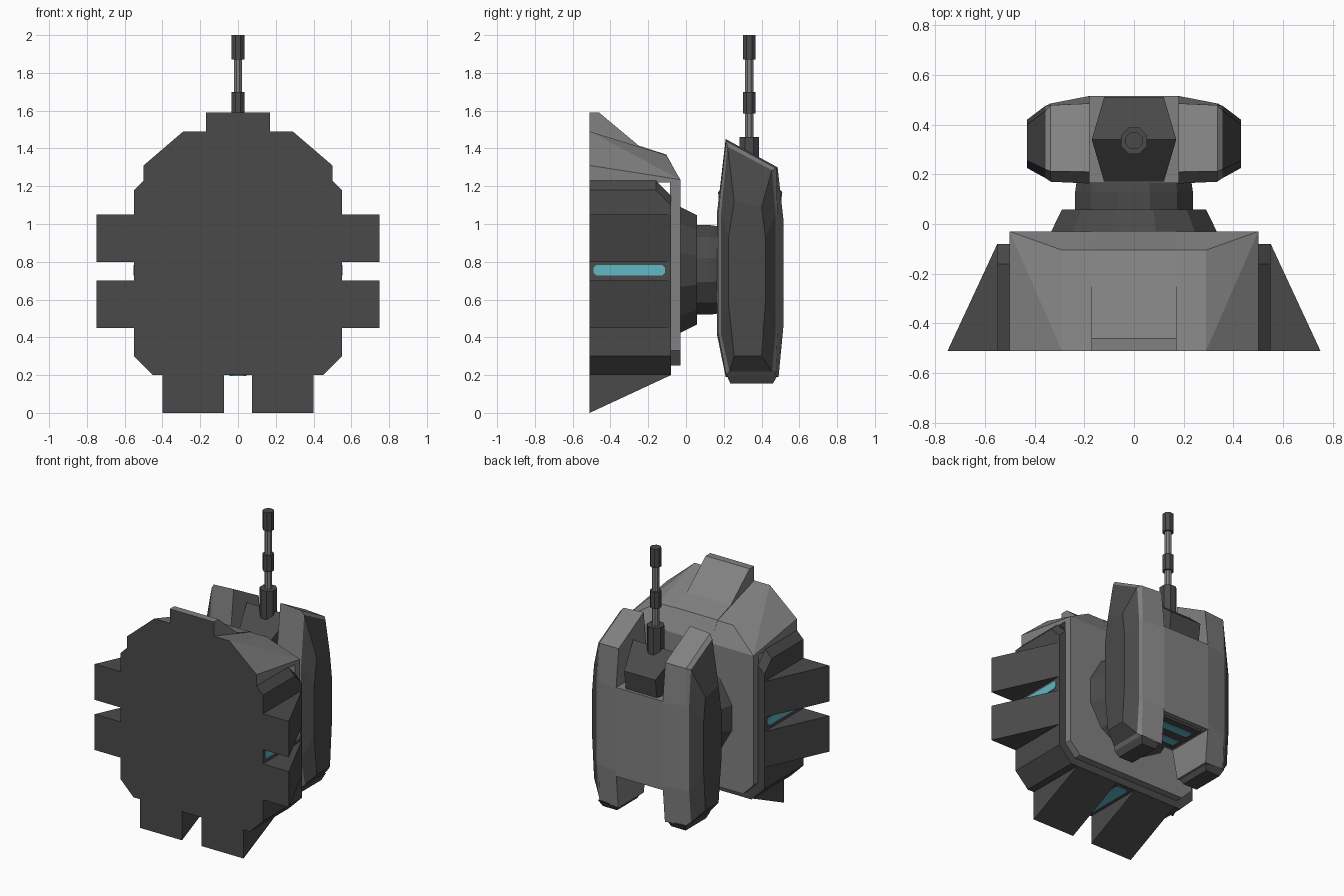
import bpy, bmesh, math
from mathutils import Matrix, Vector

if "Cube" in bpy.data.objects:
    bpy.data.objects.remove(bpy.data.objects["Cube"])


def material(name, r, g, b):
    m = bpy.data.materials.new(name)
    m.diffuse_color = (r, g, b, 1)
    m.use_nodes = True
    m.node_tree.nodes["Principled BSDF"].inputs["Base Color"].default_value = m.diffuse_color
    return m


DARK = material("dark grey", 0.068, 0.068, 0.068)
LIGHT = material("light grey", 0.22, 0.22, 0.22)
CYAN = material("cyan glow", 0.12, 0.48, 0.56)


def finish(name, bm, mats, rule=None, mirror=False):
    bmesh.ops.recalc_face_normals(bm, faces=bm.faces)
    bm.normal_update()
    if rule:
        for f in bm.faces:
            f.material_index = 1 if rule(f) else 0
    me = bpy.data.meshes.new(name)
    bm.to_mesh(me)
    bm.free()
    for m in mats:
        me.materials.append(m)
    ob = bpy.data.objects.new(name, me)
    bpy.context.collection.objects.link(ob)
    if mirror:
        mod = ob.modifiers.new("mirror", 'MIRROR')
        mod.use_mirror_merge = False
    return ob


def loft(name, rings, mats, **kw):
    """Skin a list of equal-length rings and cap both ends."""
    bm = bmesh.new()
    vs = [[bm.verts.new(p) for p in r] for r in rings]
    n = len(vs[0])
    for a, b in zip(vs, vs[1:]):
        for i in range(n):
            j = (i + 1) % n
            bm.faces.new((a[i], a[j], b[j], b[i]))
    bm.faces.new(vs[0])
    bm.faces.new(vs[-1])
    return finish(name, bm, mats, **kw)


def prism(name, prof, axis, lo, hi, mats, **kw):
    """Extrude a 2D profile along an axis (x: yz, y: xz, z: xy)."""
    put = {'x': lambda p, t: (t, p[0], p[1]),
           'y': lambda p, t: (p[0], t, p[1]),
           'z': lambda p, t: (p[0], p[1], t)}[axis]
    return loft(name, [[put(p, t) for p in prof] for t in (lo, hi)], mats, **kw)


def hull(name, pts, mats, **kw):
    bm = bmesh.new()
    for p in pts:
        bm.verts.new(p)
    bmesh.ops.convex_hull(bm, input=bm.verts)
    bmesh.ops.dissolve_limit(bm, angle_limit=0.02, verts=bm.verts, edges=bm.edges)
    return finish(name, bm, mats, **kw)


def turned(name, prof, axis, center, n, mat):
    """Round part from (radius, position) pairs along axis y or z."""
    rings = []
    for r, t in prof:
        ring = []
        for i in range(n):
            a = 2 * math.pi * (i + 0.5) / n
            u, v = r * math.cos(a), r * math.sin(a)
            ring.append((u, t, center + v) if axis == 'y' else (u, center + v, t))
        rings.append(ring)
    return loft(name, rings, [mat])


def sym(half):
    return half + [(-x, z) for x, z in reversed(half)]


def back_face(f):
    return f.normal.y < -0.95


# Base body with a chamfered inner top edge
bm_body = []
for y, top in ((-0.51, 1.23), (-0.16, 1.23), (-0.08, 1.15)):
    bm_body.append([(x, y, z) for x, z in
                    sym([(0.45, 0.20), (0.55, 0.30), (0.55, top - 0.05), (0.50, top)])])
loft("base_body", bm_body, [DARK])

# Light face plate
prism("face_plate", sym([(0.42, 0.25), (0.50, 0.33), (0.50, 1.23)]), 'y', -0.085, -0.03, [LIGHT])

# Sloped shell on top, with raised centre ridge
hull("top_shell", [(s * x, y, z) for s in (-1, 1) for x, y, z in
                   ((0.5, -0.51, 1.22), (0.5, -0.03, 1.22), (0.5, -0.51, 1.31),
                    (0.5, -0.03, 1.235), (0.29, -0.51, 1.49), (0.29, -0.105, 1.365))],
     [LIGHT, DARK], rule=back_face)
prism("top_ridge", [(-0.51, 1.23), (-0.51, 1.59), (-0.46, 1.59), (-0.25, 1.415),
                    (-0.105, 1.368), (-0.028, 1.23)], 'x', -0.17, 0.17,
      [LIGHT, DARK], rule=back_face)

# Tapered side fins and bottom feet
for name, z in (("lower_side_fin", 0.45), ("upper_side_fin", 0.80)):
    prism(name, [(0.54, -0.51), (0.75, -0.51), (0.55, -0.08), (0.54, -0.08)], 'z',
          z, z + 0.25, [DARK], mirror=True)
prism("foot", [(-0.51, 0.21), (-0.51, 0.0), (-0.08, 0.20), (-0.08, 0.21)], 'x',
      0.075, 0.40, [DARK], mirror=True)


def strip_profile(a0, a1, b, w, c=0.015):
    return [(a0, b - w + c), (a0 + c, b - w), (a1 - c, b - w), (a1, b - w + c),
            (a1, b + w - c), (a1 - c, b + w), (a0 + c, b + w), (a0, b + w - c)]


# Glowing strips between the fins and between the feet
prism("side_light", strip_profile(-0.49, -0.11, 0.755, 0.027), 'x', 0.546, 0.554,
      [CYAN], mirror=True)
prism("bottom_light", [(b, a) for a, b in strip_profile(-0.49, -0.11, 0, 0.045)], 'z',
      0.196, 0.204, [CYAN])

# Swivel neck
turned("neck_collar", [(0.35, -0.04), (0.30, 0.058)], 'y', 0.757, 12, DARK)
turned("neck", [(0.245, 0.05), (0.245, 0.13), (0.235, 0.20)], 'y', 0.757, 12, DARK)

# Head: two side pods with dark outer panels
pod = [
    (0.18, [(0.21, 1.45), (0.485, 1.30), (0.515, 1.03), (0.515, 0.45),
            (0.49, 0.19), (0.21, 0.19), (0.163, 0.42), (0.163, 1.05)]),
    (0.335, [(0.212, 1.44), (0.478, 1.295), (0.485, 1.04), (0.485, 0.45),
             (0.475, 0.20), (0.212, 0.20), (0.17, 0.42), (0.17, 1.05)]),
    (0.357, [(0.22, 1.41), (0.455, 1.285), (0.475, 1.05), (0.475, 0.44),
             (0.455, 0.22), (0.23, 0.22), (0.185, 0.42), (0.185, 1.05)]),
    (0.43, [(0.255, 1.12), (0.40, 1.09), (0.42, 0.93), (0.42, 0.58),
            (0.40, 0.30), (0.255, 0.30), (0.225, 0.58), (0.225, 0.93)]),
]
loft("head_pod", [[(x, y, z) for y, z in ring] for x, ring in pod], [LIGHT, DARK],
     rule=lambda f: f.calc_center_median().x > 0.36, mirror=True)
hull("pod_tip", [(x, y, z) for x0, x1, y0, y1, z in
                 ((0.19, 0.34, 0.215, 0.485, 0.20), (0.21, 0.32, 0.235, 0.46, 0.155))
                 for x in (x0, x1) for y in (y0, y1)], [DARK], mirror=True)

# Head centre slab, with a dark vent and lights beneath
prism("head_centre", [(0.165, 0.42), (0.165, 1.04), (0.514, 1.04), (0.514, 0.42)], 'x',
      -0.185, 0.185, [LIGHT])
prism("head_vent", [(-0.15, 0.20), (0.15, 0.20), (0.15, 0.48), (-0.15, 0.48)], 'z',
      0.405, 0.425, [DARK])
for y in (0.27, 0.40):
    prism("vent_light", strip_profile(-0.12, 0.12, y, 0.03, 0.005), 'z', 0.399, 0.407, [CYAN])

# Antenna mount, ridged hexagonal block
hull("antenna_mount", [(s * x, y, z) for s in (-1, 1) for x, y, z in
                       ((0.17, 0.34, 1.31), (0.12, 0.51, 1.17), (0.12, 0.17, 1.17),
                        (0.16, 0.34, 1.02), (0.12, 0.49, 1.02), (0.12, 0.18, 1.02))], [DARK])

# Antenna
turned("antenna_socket", [(0.057, 1.25), (0.057, 1.46)], 'z', 0.335, 8, DARK)
turned("antenna_rod", [(0.024, 1.44), (0.024, 1.90)], 'z', 0.335, 8, LIGHT)
turned("antenna_collar", [(0.037, 1.585), (0.037, 1.70)], 'z', 0.335, 8, DARK)
turned("antenna_tip", [(0.037, 1.87), (0.037, 2.0)], 'z', 0.335, 8, DARK)
